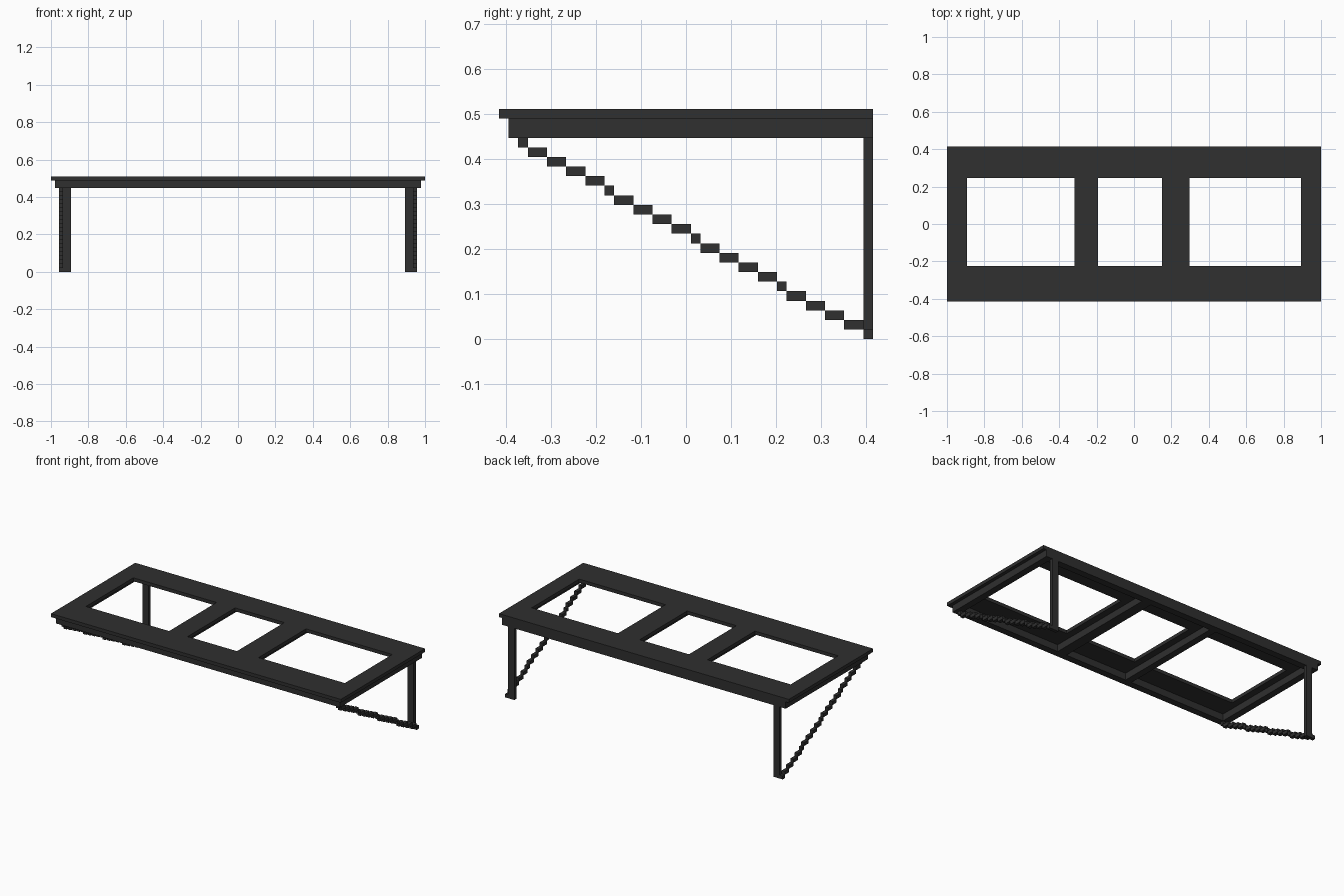
import bpy, bmesh

cube = bpy.data.objects.get("Cube")
if cube:
    bpy.data.objects.remove(cube, do_unlink=True)

# Everything sits on a grid of small cells: 94 wide, 39 deep, 24 high
NX, NY = 94, 39
CELL = 2 / NX

dark = bpy.data.materials.new("charcoal")
dark.use_nodes = True
COLOUR = (0.029, 0.029, 0.029, 1)
dark.diffuse_color = COLOUR
dark.node_tree.nodes["Principled BSDF"].inputs["Base Color"].default_value = COLOUR


def add_slab(bm, xs, ys, z0, z1, holes=()):
    """Flat slab cut along xs and ys, leaving out the (column, row) holes."""
    grid = [[bm.verts.new(((x - NX / 2) * CELL, (y - NY / 2) * CELL, z0 * CELL))
             for y in ys] for x in xs]
    faces = []
    for i in range(len(xs) - 1):
        for j in range(len(ys) - 1):
            if (i, j) not in holes:
                faces.append(bm.faces.new((grid[i][j], grid[i + 1][j],
                                           grid[i + 1][j + 1], grid[i][j + 1])))
    raised = bmesh.ops.extrude_face_region(bm, geom=faces, use_keep_orig=True)["geom"]
    top = [v for v in raised if isinstance(v, bmesh.types.BMVert)]
    bmesh.ops.translate(bm, verts=top, vec=(0, 0, (z1 - z0) * CELL))


def make_part(name, slabs):
    bm = bmesh.new()
    for slab in slabs:
        add_slab(bm, *slab)
    bmesh.ops.recalc_face_normals(bm, faces=bm.faces)
    mesh = bpy.data.meshes.new(name)
    bm.to_mesh(mesh)
    bm.free()
    mesh.materials.append(dark)
    obj = bpy.data.objects.new(name, mesh)
    bpy.context.collection.objects.link(obj)


# Table top with three rectangular openings
make_part("table_top", [([0, 5, 32, 38, 54, 61, 89, 94], [0, 9, 31, 39], 23, 24,
                         {(1, 1), (3, 1), (5, 1)})])

# Apron frame below it, with two cross beams
make_part("apron_frame", [([1, 3, 34, 36, 56, 59, 91, 93], [1, 3, 37, 39], 21, 23,
                           {(1, 1), (3, 1), (5, 1)})])

# Back legs and the stepped diagonal braces on their outer sides
STEP_LENGTHS = [1, 2, 2, 2, 2] + [1, 2, 2, 2, 2] * 3
for side, mirrored in (("left", False), ("right", True)):
    def span(a, b):
        return [NX - b, NX - a] if mirrored else [a, b]

    make_part(f"{side}_back_leg", [(span(89, 91), [38, 39], 0, 21)])

    steps, y, z = [], 2, 21
    for length in STEP_LENGTHS + [1]:
        steps.append((span(91, 92), [y, y + length], z - 1, z))
        y += length
        z -= 1
    make_part(f"{side}_brace", steps)
